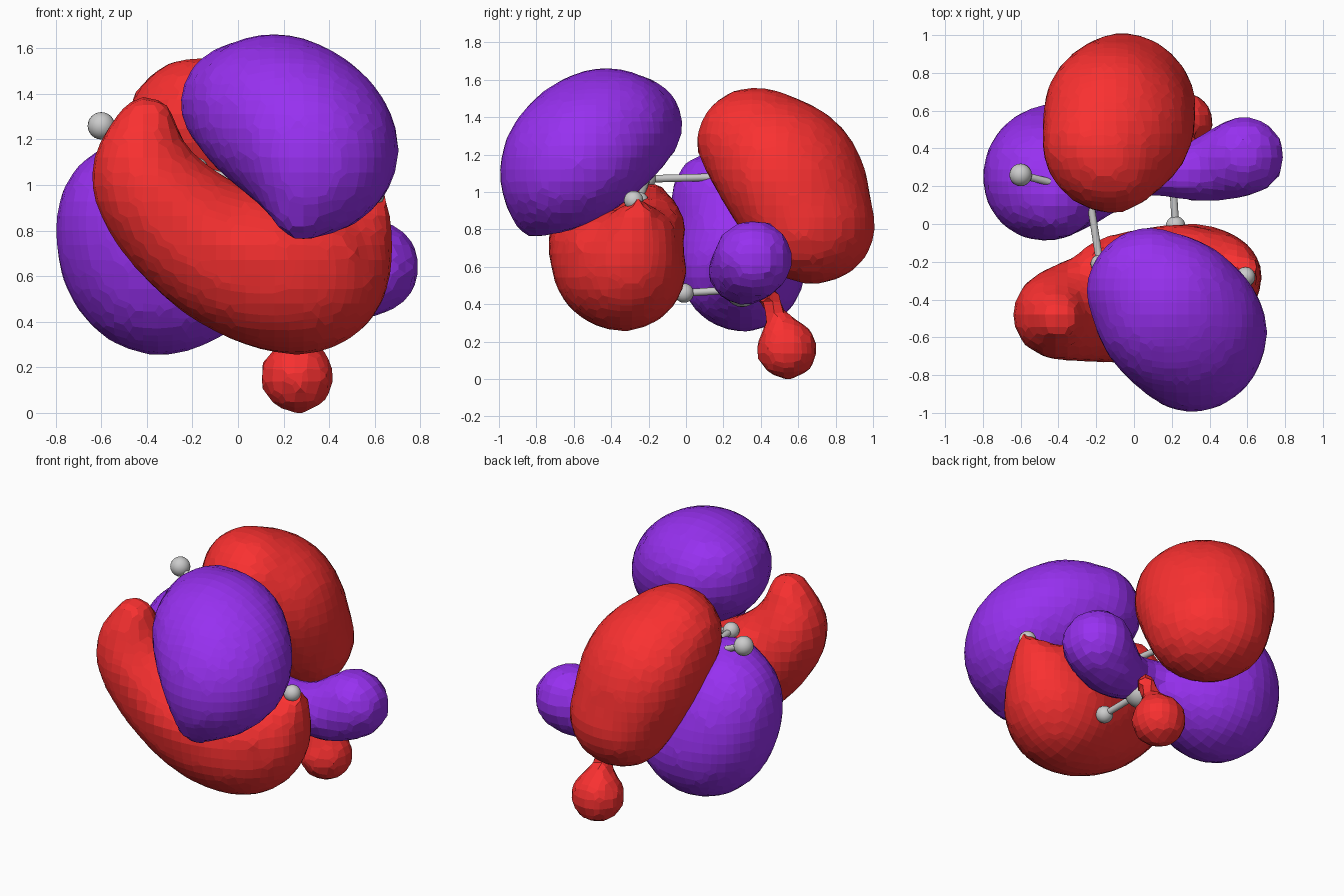
import bpy, bmesh
from mathutils import Vector, Matrix

if "Cube" in bpy.data.objects:
    bpy.data.objects.remove(bpy.data.objects["Cube"])


def material(name, color):
    m = bpy.data.materials.new(name)
    m.diffuse_color = color
    m.use_nodes = True
    m.node_tree.nodes["Principled BSDF"].inputs["Base Color"].default_value = m.diffuse_color
    return m


RED = material("red", (0.95, 0.03, 0.03, 1))
PURPLE = material("purple", (0.31, 0.03, 0.87, 1))


def new_object(name, bm, mat=None):
    me = bpy.data.meshes.new(name)
    bm.to_mesh(me)
    bm.free()
    ob = bpy.data.objects.new(name, me)
    bpy.context.collection.objects.link(ob)
    if mat:
        me.materials.append(mat)
    return ob


def spline(stations, steps=10):
    """Smooth path through (x, y, z, radius) stations."""
    p = [Vector(s) for s in stations]
    p = [2 * p[0] - p[1]] + p + [2 * p[-1] - p[-2]]
    for i in range(1, len(p) - 2):
        a, b, c, d = p[i - 1:i + 3]
        for k in range(steps):
            t = k / steps
            yield 0.5 * (2 * b + (c - a) * t + (2 * a - 5 * b + 4 * c - d) * t * t
                         + (3 * b - a - 3 * c + d) * t ** 3)
    yield p[-2]


def lobe(name, mat, *paths, voxel=0.064, widen=1.0, axis=(1, 1, 0)):
    """Swept balloon, optionally widened sideways, fused into one coarse faceted skin."""
    bm = bmesh.new()
    wide = Matrix.Scale(widen, 4, Vector(axis).normalized())
    for path in paths:
        for x, y, z, r in spline(path):
            bmesh.ops.create_icosphere(bm, subdivisions=3, radius=max(r, 0.03) + 0.01,
                                       matrix=Matrix.Translation((x, y, z)) @ wide)
    ob = new_object(name, bm, mat)
    mod = ob.modifiers.new("skin", "REMESH")
    mod.mode = "VOXEL"
    mod.voxel_size = voxel
    return ob


# Large lobes
lobe("upper_front_lobe", PURPLE, [
    (0.04, -0.31, 1.36, 0.265), (0.20, -0.47, 1.30, 0.345),
    (0.355, -0.655, 1.12, 0.31), (0.275, -0.82, 0.84, 0.08)], widen=1.16)
lobe("upper_back_lobe", RED, [
    (-0.17, 0.375, 1.27, 0.285), (-0.085, 0.55, 1.10, 0.35),
    (-0.01, 0.675, 0.82, 0.305)], widen=1.17, axis=(1, -1, 0))
# The second and third paths square off the flat upper side
lobe("lower_front_lobe", RED, [
    (-0.40, -0.50, 1.27, 0.12), (-0.41, -0.48, 1.02, 0.225),
    (-0.15, -0.43, 0.75, 0.29), (0.18, -0.365, 0.615, 0.34),
    (0.38, -0.30, 0.62, 0.28), (0.605, -0.25, 0.90, 0.065)],
    [(0.50, -0.20, 0.76, 0.13), (0.25, -0.17, 0.80, 0.16),
     (0.0, -0.19, 0.86, 0.15), (-0.18, -0.20, 0.94, 0.11)],
    [(-0.38, -0.58, 0.98, 0.14), (-0.10, -0.56, 0.75, 0.17),
     (0.15, -0.55, 0.68, 0.17), (0.38, -0.46, 0.68, 0.17)])
lobe("lower_back_lobe", PURPLE, [
    (-0.42, 0.16, 0.98, 0.23), (-0.47, 0.24, 0.83, 0.325),
    (-0.37, 0.30, 0.60, 0.335), (-0.12, 0.30, 0.56, 0.21),
    (0.08, 0.28, 0.61, 0.12), (0.30, 0.27, 0.58, 0.14),
    (0.45, 0.31, 0.58, 0.18), (0.585, 0.36, 0.64, 0.205)])

# Small hanging lobe with its narrow neck
lobe("small_bottom_lobe", RED, [
    (0.26, 0.54, 0.16, 0.155), (0.265, 0.52, 0.25, 0.08),
    (0.27, 0.47, 0.37, 0.05), (0.27, 0.43, 0.46, 0.06)], voxel=0.055)

# Ball-and-stick skeleton
CORE = {"a": (-0.24, 0.17, 1.08), "b": (-0.18, -0.21, 1.07),
        "c": (0.22, -0.25, 0.95), "d": (0.20, 0.30, 0.48)}
ENDS = {"e": (-0.60, 0.26, 1.26), "f": (0.59, -0.28, 0.955), "g": (0.22, -0.01, 0.46)}
POS = {k: Vector(v) for k, v in {**CORE, **ENDS}.items()}


def ball(name, pos, r):
    bm = bmesh.new()
    bmesh.ops.create_uvsphere(bm, u_segments=20, v_segments=12, radius=r,
                              matrix=Matrix.Translation(pos))
    for f in bm.faces:
        f.smooth = True
    new_object(name, bm)


for k in CORE:
    ball("core_ball_" + k, POS[k], 0.095 if k == "d" else 0.05)
for k in ENDS:
    ball("end_ball_" + k, POS[k], 0.06 if k == "e" else 0.052)

for s, t in ("ab", "bc", "ae", "cf", "dg"):
    v = POS[t] - POS[s]
    rot = v.to_track_quat("Z", "Y").to_matrix().to_4x4()
    bm = bmesh.new()
    bmesh.ops.create_cone(bm, cap_ends=True, segments=14, radius1=0.02, radius2=0.02,
                          depth=v.length,
                          matrix=Matrix.Translation((POS[s] + POS[t]) / 2) @ rot)
    for f in bm.faces:
        f.smooth = len(f.verts) == 4
    new_object("stick_" + s + t, bm)
